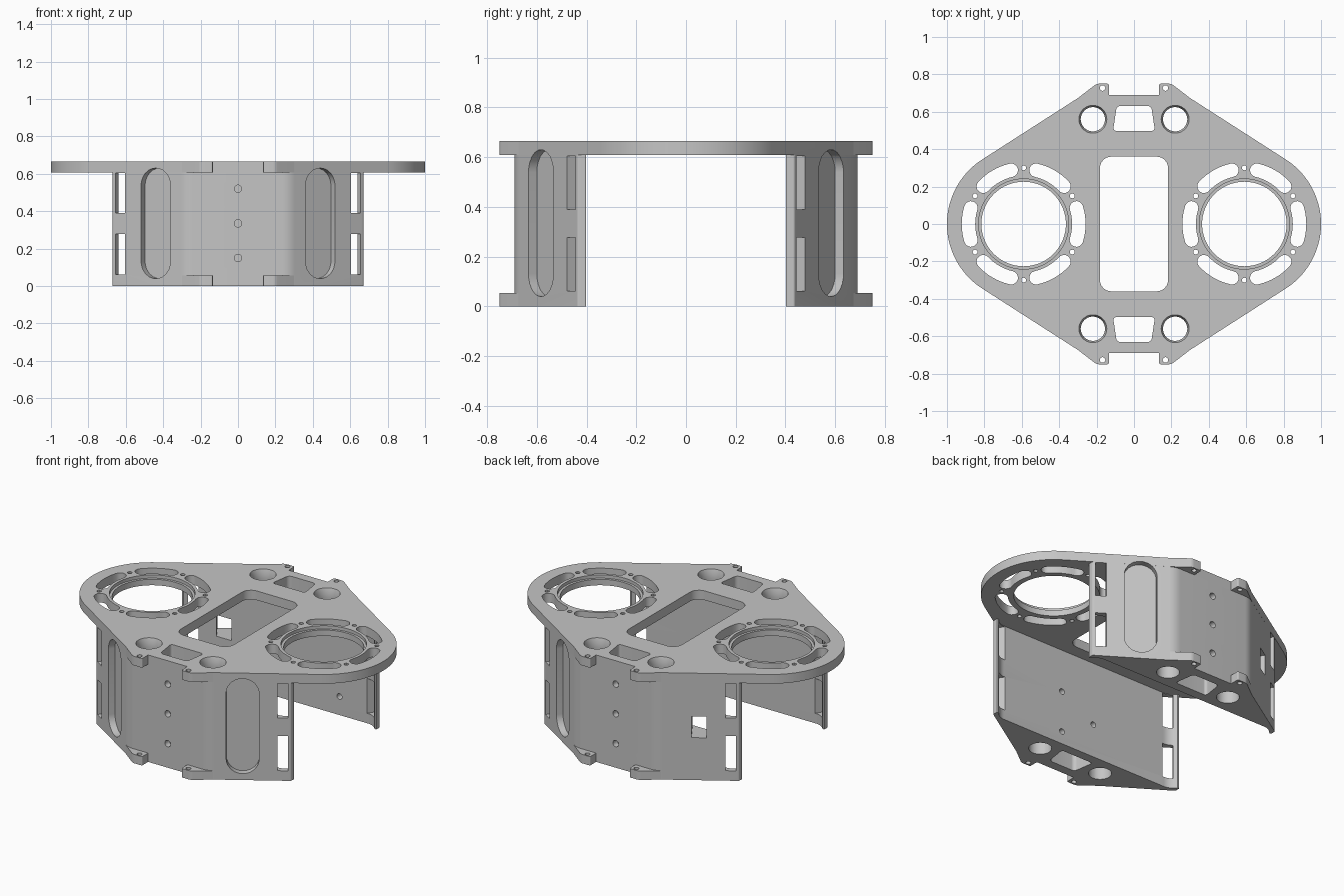
import bpy, bmesh
from math import cos, sin, pi, radians
from mathutils import Matrix, Vector

cube = bpy.data.objects.get("Cube")
if cube:
    bpy.data.objects.remove(cube)

grey = bpy.data.materials.new("machined_grey")
grey.use_nodes = True
grey.diffuse_color = (0.56, 0.56, 0.56, 1)
grey.node_tree.nodes["Principled BSDF"].inputs["Base Color"].default_value = grey.diffuse_color

DECK, TOP = 0.608, 0.665          # underside and top of the deck
HUB, RIM = 0.59, 0.41             # centre and radius of the rounded ends
INNER = 0.44                      # distance of the recessed inner wall faces
NORMAL = Vector((0.54, 0.8417, 0))  # outward direction of the slanted sides
TANGENT = Vector((HUB, 0, 0)) + NORMAL * RIM


def slope_y(x):
    return TANGENT.y - (x - TANGENT.x) * NORMAL.x / NORMAL.y


def prism(name, pts, z0, z1, matrix=Matrix(), top_scale=1):
    """Extrude an outline from z0 to z1, then place it."""
    mesh = bpy.data.meshes.new(name)
    bm = bmesh.new()
    face = bm.faces.new([bm.verts.new((x, y, z0)) for x, y in pts])
    new = bmesh.ops.extrude_face_region(bm, geom=[face])["geom"]
    for v in new:
        if isinstance(v, bmesh.types.BMVert):
            v.co = (v.co.x * top_scale, v.co.y * top_scale, z1)
    bm.transform(matrix)
    bm.normal_update()
    bmesh.ops.recalc_face_normals(bm, faces=bm.faces)
    if bm.calc_volume(signed=True) < 0:
        bmesh.ops.reverse_faces(bm, faces=bm.faces)
    bm.to_mesh(mesh)
    bm.free()
    mesh.materials.append(grey)
    obj = bpy.data.objects.new(name, mesh)
    bpy.context.collection.objects.link(obj)
    return obj


def arc(cx, cy, r, a0, a1, n):
    return [(cx + r * cos(radians(a0 + (a1 - a0) * i / n)),
             cy + r * sin(radians(a0 + (a1 - a0) * i / n))) for i in range(n + 1)]


def circle(r, n=32):
    return arc(0, 0, r, 0, 360, n)[:-1]


def rounded(corners, n=6):
    """Round each (x, y, radius) corner of an outline."""
    out = []
    for i, (x, y, r) in enumerate(corners):
        p = Vector((x, y))
        if r == 0:
            out.append((x, y))
            continue
        a = (Vector(corners[i - 1][:2]) - p).normalized()
        b = (Vector(corners[(i + 1) % len(corners)][:2]) - p).normalized()
        half = a.angle(b) / 2
        centre = p + (a + b).normalized() * (r / sin(half))
        reach = r * cos(half) / sin(half)
        d0, d1 = p + a * reach - centre, p + b * reach - centre
        for k in range(n + 1):
            out.append(tuple(centre + d0.lerp(d1, k / n).normalized() * r))
    return out


def rect(w, h, r=0.0):
    return rounded([(-w, -h, r), (w, -h, r), (w, h, r), (-w, h, r)])


def arc_slot(r, half, width, turn):
    """Curved slot with round ends."""
    a, b = turn - half, turn + half
    end = lambda t: (r * cos(radians(t)), r * sin(radians(t)))
    return (arc(0, 0, r + width, a, b, 8)
            + arc(*end(b), width, b, b + 180, 8)[1:-1]
            + arc(0, 0, r - width, b, a, 8)
            + arc(*end(a), width, a + 180, a + 360, 8)[1:-1])


def move(x, y, z=0):
    return Matrix.Translation((x, y, z))


def along_y(x, y, z):
    return move(x, y, z) @ Matrix.Rotation(pi / 2, 4, "X")


def on_slope(x, z, sx, sy):
    """Frame on a slanted side with its local z pointing outward."""
    n = Vector((sx * NORMAL.x, sy * NORMAL.y, 0))
    up = Vector((0, 0, 1))
    m = Matrix((up.cross(n), up, n)).transposed().to_4x4()
    return move(sx * x, sy * slope_y(x), z) @ m


def carve(obj, cutters):
    for c in cutters:
        mod = obj.modifiers.new("cut", "BOOLEAN")
        mod.operation, mod.solver, mod.object = "DIFFERENCE", "EXACT", c
    bpy.context.view_layer.update()
    old = obj.data
    mesh = bpy.data.meshes.new_from_object(
        obj.evaluated_get(bpy.context.evaluated_depsgraph_get()))
    obj.modifiers.clear()
    obj.data = mesh
    bpy.data.meshes.remove(old)


def cut(pts, z0, z1, matrix=Matrix(), top_scale=1):
    c = prism("cutter", pts, z0, z1, matrix, top_scale)
    c.hide_render = True
    return c


# Deck outline: one quarter with its screw tab, mirrored to all four
tab_edge = [(0.135, 0.75, 0.008), (0.2, 0.75, 0.04)]
quarter = rounded([(0.135, 0.69, 0), *tab_edge, (0.3, slope_y(0.3), 0.1),
                   (TANGENT.x, TANGENT.y, 0)])[:-1]
quarter += arc(HUB, 0, RIM, 57.3, 0, 20)
right = quarter + [(x, -y) for x, y in quarter[-2::-1]]
deck = prism("deck", right + [(-x, y) for x, y in right[::-1]], DECK, TOP)

# Central opening and motor rings with their slots and screw holes
deck_cuts = [cut(rect(0.182, 0.36, 0.06), 0.5, 0.8)]
for sx in (-1, 1):
    at = move(sx * HUB, 0)
    deck_cuts.append(cut(circle(0.226, 64), 0.5, 0.8, at))
    deck_cuts.append(cut(circle(0.241, 64), TOP - 0.02, 0.8, at))
    for k in range(6):
        deck_cuts.append(cut(arc_slot(0.295, 17, 0.036, 60 * k), 0.5, 0.8, at))
        a = radians(60 * k + 30)
        deck_cuts.append(cut(circle(0.013, 12), 0.5, 0.8,
                             at @ move(0.3 * cos(a), 0.3 * sin(a))))

parts = [deck]
for sy, side in ((-1, "front"), (1, "back")):
    # Wall block under the deck, with a recessed inner face between end lips
    half = [(0.273, 0.69, 0.12), (0.67, slope_y(0.67), 0.01), (0.67, 0.402, 0.004),
            (0.658, 0.402, 0), (0.622, INNER, 0.08)]
    pts = [(x, sy * y, r) for x, y, r in half]
    pts += [(-x, y, r) for x, y, r in pts[::-1]]
    wall = prism(side + "_wall", rounded(pts), 0, DECK)

    # Vertical lightening shaft and tubes run through deck and wall
    shaft = rounded([(-0.112, sy * 0.498, 0.015), (0.112, sy * 0.498, 0.015),
                     (0.092, sy * 0.632, 0.025), (-0.092, sy * 0.632, 0.025)])
    shared = [cut(shaft, -0.1, 0.8)]
    wall_cuts = []
    for sx in (-1, 1):
        tube = move(sx * 0.22, sy * 0.56)
        shared.append(cut(circle(0.065), -0.1, 0.8, tube))
        deck_cuts.append(cut(circle(0.065), TOP - 0.03, TOP + 0.03, tube, 1.3))
        # Strap slots near the wall ends
        for z in (0.17, 0.4975):
            wall_cuts.append(cut(rect(0.03, 0.108), -0.15, 0.1,
                                 on_slope(0.63, z, sx, sy)))
        # Long pocket, or a window on one back side
        if (sx, sy) == (-1, 1):
            wall_cuts.append(cut(rect(0.043, 0.066), -0.4, 0.1,
                                 on_slope(0.48, 0.33, sx, sy)))
        else:
            shared.append(cut(rect(0.093, 0.295, 0.091), -0.04, 0.1,
                              on_slope(0.44, 0.335, sx, sy)))
        # Screw tabs at the foot, matching those of the deck
        tab_pts = rounded([(0.135, 0.66, 0), *tab_edge, (0.3, slope_y(0.3), 0),
                           (0.25, 0.64, 0)])
        tab = prism(f"{side}_foot_tab", [(sx * x, sy * y) for x, y in tab_pts], 0, 0.055)
        screw = cut(circle(0.015, 16), -0.1, 0.8, move(sx * 0.168, sy * 0.727))
        carve(tab, [screw])
        deck_cuts.append(screw)
        parts.append(tab)

    # Screw holes on the outer and inner faces
    for z in (0.15, 0.335, 0.52):
        wall_cuts.append(cut(circle(0.02, 16), -0.04, 0.04, along_y(0, sy * 0.69, z)))
    inner = ((0.16, 0.08), (0.16, 0.34), (-0.07, 0.21)) if sy < 0 else ((0.39, 0.115),)
    for x, z in inner:
        wall_cuts.append(cut(circle(0.018, 16), -0.045, 0.045, along_y(x, sy * INNER, z)))

    carve(wall, shared + wall_cuts)
    deck_cuts += shared
    parts.append(wall)

carve(deck, deck_cuts)
for obj in [o for o in bpy.data.objects if o.name.startswith("cutter")]:
    bpy.data.objects.remove(obj)

# Smooth the rounded surfaces, keep edges crisp
bpy.ops.object.select_all(action="DESELECT")
for obj in parts:
    obj.select_set(True)
bpy.context.view_layer.objects.active = deck
bpy.ops.object.shade_smooth_by_angle(angle=radians(30))
